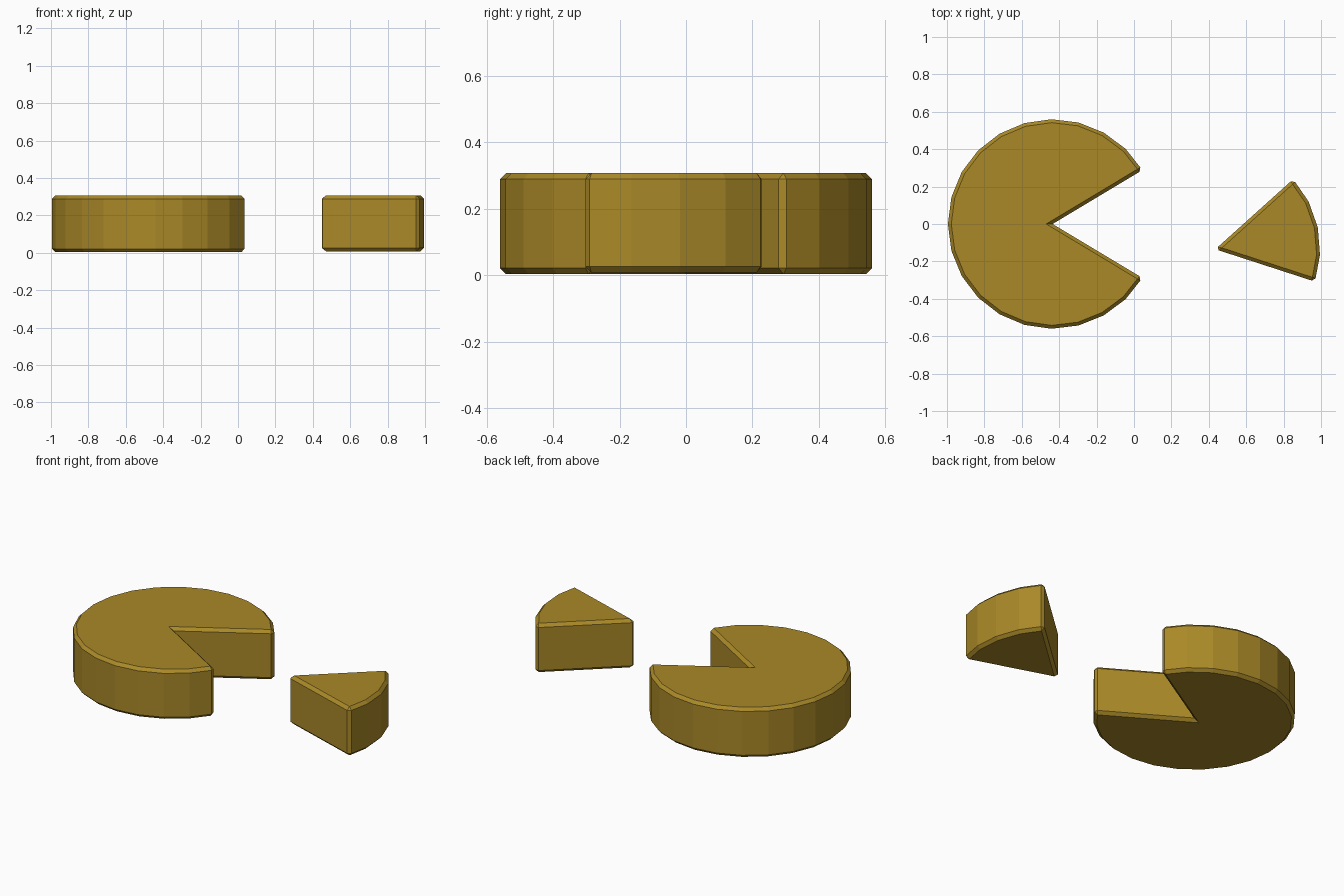
import bpy
import bmesh
from math import cos, sin, radians

cube = bpy.data.objects.get("Cube")
if cube:
    bpy.data.objects.remove(cube, do_unlink=True)

# One flat rind colour
rind = bpy.data.materials.new("ochre_cheese")
rind.use_nodes = True
COLOUR = (0.40, 0.25, 0.021, 1)
rind.diffuse_color = COLOUR
rind.node_tree.nodes["Principled BSDF"].inputs["Base Color"].default_value = COLOUR

RADIUS = 0.56


def sector(name, apex, start, end, steps, bottom, top, bevel=0.018):
    """Extruded pie sector with its outer corners chamfered."""
    angles = [radians(start + (end - start) * i / steps) for i in range(steps + 1)]
    outline = [apex] + [(apex[0] + RADIUS * cos(a), apex[1] + RADIUS * sin(a)) for a in angles]

    bm = bmesh.new()
    base = bm.faces.new([bm.verts.new((x, y, bottom)) for x, y in outline])
    lifted = bmesh.ops.extrude_face_region(bm, geom=[base], use_keep_orig=True)
    bmesh.ops.translate(bm, vec=(0, 0, top - bottom),
                        verts=[g for g in lifted["geom"] if isinstance(g, bmesh.types.BMVert)])
    bmesh.ops.recalc_face_normals(bm, faces=bm.faces)
    bm.normal_update()

    # Chamfer only sharp, outward edges; the inner corner of a notch stays crisp
    sharp = [e for e in bm.edges if e.calc_face_angle_signed(0) > radians(25)]
    bmesh.ops.bevel(bm, geom=sharp, offset=bevel, offset_type='OFFSET',
                    segments=1, affect='EDGES', profile=0.5)

    mesh = bpy.data.meshes.new(name)
    bm.to_mesh(mesh)
    bm.free()
    mesh.materials.append(rind)
    obj = bpy.data.objects.new(name, mesh)
    bpy.context.collection.objects.link(obj)
    return obj


# Wheel with a sixth cut away, and the loose slice beside it
sector("cheese_wheel", (-0.435, 0.0), 31, 329, 20, 0.003, 0.307)
sector("cheese_slice", (0.435, -0.135), -18, 42, 4, 0.008, 0.307)
